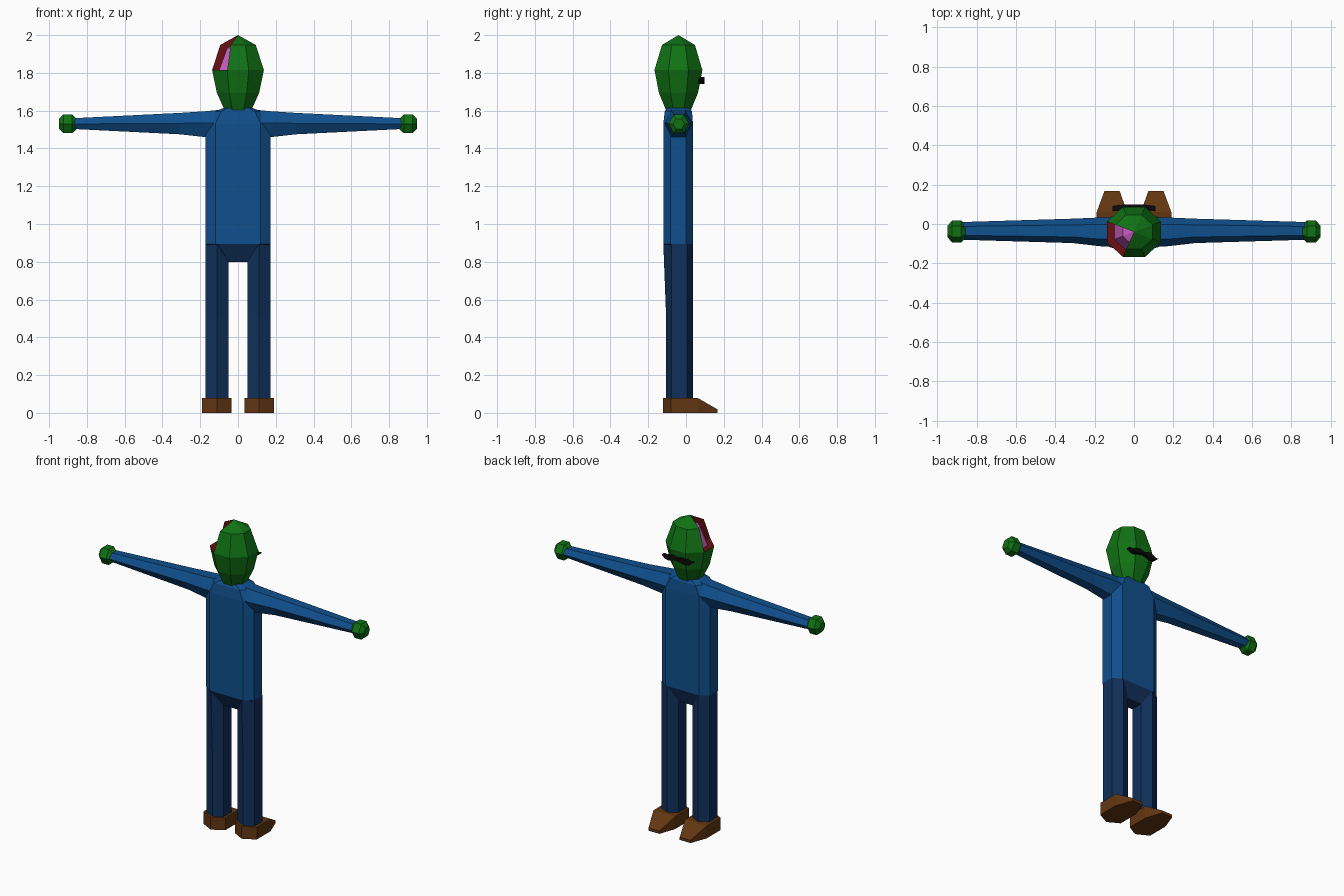
import bpy, bmesh, math
from mathutils import Vector

if "Cube" in bpy.data.objects:
    bpy.data.objects.remove(bpy.data.objects["Cube"])


def material(name, rgb):
    m = bpy.data.materials.new(name)
    m.diffuse_color = (*rgb, 1)
    m.use_nodes = True
    m.node_tree.nodes["Principled BSDF"].inputs["Base Color"].default_value = m.diffuse_color
    return m


GREEN = material("green_skin", (.005, .17, .007))
BLUE = material("blue_shirt", (.005, .08, .27))
NAVY = material("navy_trousers", (.005, .03, .105))
BROWN = material("brown_leather", (.122, .037, .006))
RED = material("dark_red_flesh", (.14, .005, .007))
PINK = material("pink_brain", (.62, .114, .56))
BLACK = material("black_hair", (.003, .003, .003))


def finish(bm, name, *mats):
    bmesh.ops.recalc_face_normals(bm, faces=bm.faces)
    me = bpy.data.meshes.new(name)
    bm.to_mesh(me)
    bm.free()
    for m in mats:
        me.materials.append(m)
    ob = bpy.data.objects.new(name, me)
    bpy.context.collection.objects.link(ob)
    return ob


def loft(name, rings, mat):
    """Skin a list of equal-length point rings and cap both ends."""
    bm = bmesh.new()
    vs = [[bm.verts.new(p) for p in r] for r in rings]
    n = len(vs[0])
    for a, b in zip(vs, vs[1:]):
        for i in range(n):
            j = (i + 1) % n
            bm.faces.new((a[i], a[j], b[j], b[i]))
    bm.faces.new(vs[0])
    bm.faces.new(vs[-1])
    return finish(bm, name, mat)


def flip(rings, s):
    return [[(s * x, y, z) for x, y, z in r] for r in rings]


# Torso: eight-sided, tapering over the shoulders to the neck
def torso_ring(z, side, front, y0, y1, c):
    half = [(side, y0 + c), (side, y1 - c), (front, y1)]
    pts = half + [(-front, y1), (-side, y1 - c), (-side, y0 + c), (-front, y0), (front, y0)]
    return [(x, y, z) for x, y in pts]


loft("torso", [
    torso_ring(.895, .172, .12, -.12, .037, .037),
    torso_ring(1.46, .172, .12, -.12, .037, .037),
    torso_ring(1.53, .17, .12, -.12, .037, .037),
    torso_ring(1.595, .125, .09, -.113, .032, .035),
    torso_ring(1.615, .075, .055, -.10, .02, .03)], BLUE)

# Hips: waist section sloping in to the crotch
waist = torso_ring(.895, .172, .115, -.12, .037, .037)
crotch = [(.05, -.075), (.05, .005), (.05, .005), (-.05, .005),
          (-.05, .005), (-.05, -.075), (-.05, -.075), (.05, -.075)]
hips = loft("hips", [[(x, y, .80) for x, y in crotch], waist], NAVY)
bm = bmesh.new()
bm.from_mesh(hips.data)
bmesh.ops.remove_doubles(bm, verts=bm.verts, dist=.0005)
bm.to_mesh(hips.data)
bm.free()


# Limbs
def leg_ring(z, front, inner_z=None):
    iz = z if inner_z is None else inner_z
    return [(.05, -.075, iz), (.11, front, z), (.172, -.078, z),
            (.172, .005, z), (.11, .037, z), (.05, .005, iz)]


def arm_ring(x, yc, ry, z0, zm, z1):
    return [(x, yc - ry, zm), (x, yc - ry * .5, z0), (x, yc + ry * .5, z0),
            (x, yc + ry, zm), (x, yc + ry * .5, z1), (x, yc - ry * .5, z1)]


def shoe_ring(top):
    plan = [(.035, -.08), (.11, -.122), (.19, -.08), (.19, .06),
            (.15, .168), (.073, .168), (.035, .06)]
    return [(x, y, (.018 if y > .1 else .08) if top else 0) for x, y in plan]


def shoe(name, s):
    bm = bmesh.new()
    lo, hi = [[bm.verts.new((s * x, y, z)) for x, y, z in shoe_ring(t)] for t in (0, 1)]
    for i in range(7):
        j = (i + 1) % 7
        bm.faces.new((lo[i], lo[j], hi[j], hi[i]))
    bm.faces.new(lo)
    bm.faces.new([hi[i] for i in (0, 1, 2, 3, 6)])   # flat top
    bm.faces.new([hi[i] for i in (3, 4, 5, 6)])      # toe slope
    finish(bm, name, BROWN)


for side, s in (("right", 1), ("left", -1)):
    loft(side + "_leg", flip([leg_ring(.07, -.105), leg_ring(.5, -.105),
                              leg_ring(.895, -.12, .80)], s), NAVY)
    shoe(side + "_shoe", s)
    loft(side + "_arm", flip([
        arm_ring(.09, -.04, .075, 1.455, 1.535, 1.605),
        arm_ring(.172, -.04, .073, 1.46, 1.535, 1.597),
        arm_ring(.31, -.035, .062, 1.475, 1.533, 1.588),
        arm_ring(.87, -.035, .045, 1.503, 1.53, 1.56)], s), BLUE)
    loft(side + "_hand", flip([
        arm_ring(x, -.038, r, 1.53 - r * .9, 1.53, 1.53 + r * .9)
        for x, r in ((.855, .032), (.878, .055), (.925, .055), (.947, .03))], s), GREEN)

# Head: octagonal rings and an apex, with two upper sectors cut open
HY = -.04
APEX = Vector((0, HY, 2.0))


def head_point(a, z, k, inset=0):
    t = math.radians(22.5 + 45 * k)
    r = (a - inset) / math.cos(math.pi / 8)
    return Vector((r * math.cos(t), HY + .925 * r * math.sin(t), z))


levels = [(.07, 1.60), (.112, 1.695), (.137, 1.815), (.094, 1.948)]
OPEN = (3, 4)
bm = bmesh.new()
rings = [[bm.verts.new(head_point(a, z, k)) for k in range(8)] for a, z in levels]
apex = bm.verts.new(APEX)
bm.faces.new(rings[0])
for lv in range(3):
    for k in range(8):
        if lv == 2 and k in OPEN:
            continue
        j = (k + 1) % 8
        bm.faces.new((rings[lv][k], rings[lv][j], rings[lv + 1][j], rings[lv + 1][k]))
for k in range(8):
    if k not in OPEN:
        bm.faces.new((rings[3][k], rings[3][(k + 1) % 8], apex))

# Sunken brain surface and the flesh walls around it
low = [bm.verts.new(head_point(*levels[2], k, .037)) for k in (3, 4, 5)]
high = [bm.verts.new(head_point(.094, 1.932, k, .037)) for k in (3, 4, 5)]
tip = bm.verts.new(APEX - Vector((0, 0, .04)))
for i in range(2):
    bm.faces.new((low[i], low[i + 1], high[i + 1], high[i])).material_index = 2
    bm.faces.new((high[i], high[i + 1], tip)).material_index = 2
    bm.faces.new((rings[2][3 + i], rings[2][4 + i], low[i + 1], low[i])).material_index = 1
for k, i in ((3, 0), (5, 2)):
    bm.faces.new((rings[2][k], rings[3][k], high[i], low[i])).material_index = 1
    bm.faces.new((rings[3][k], apex, tip, high[i])).material_index = 1
finish(bm, "head", GREEN, RED, PINK)

# Moustache: curved outline, swept back slightly at the tips
right = [(0, 1.768), (.03, 1.777), (.06, 1.774), (.085, 1.762), (.11, 1.765),
         (.085, 1.745), (.055, 1.742), (.025, 1.75), (0, 1.755)]
outline = right + [(-x, z) for x, z in right[-2:0:-1]]
loft("moustache", [[(x, y - .12 * max(0, abs(x) - .06), z) for x, z in outline]
                   for y in (.07, .098)], BLACK)
